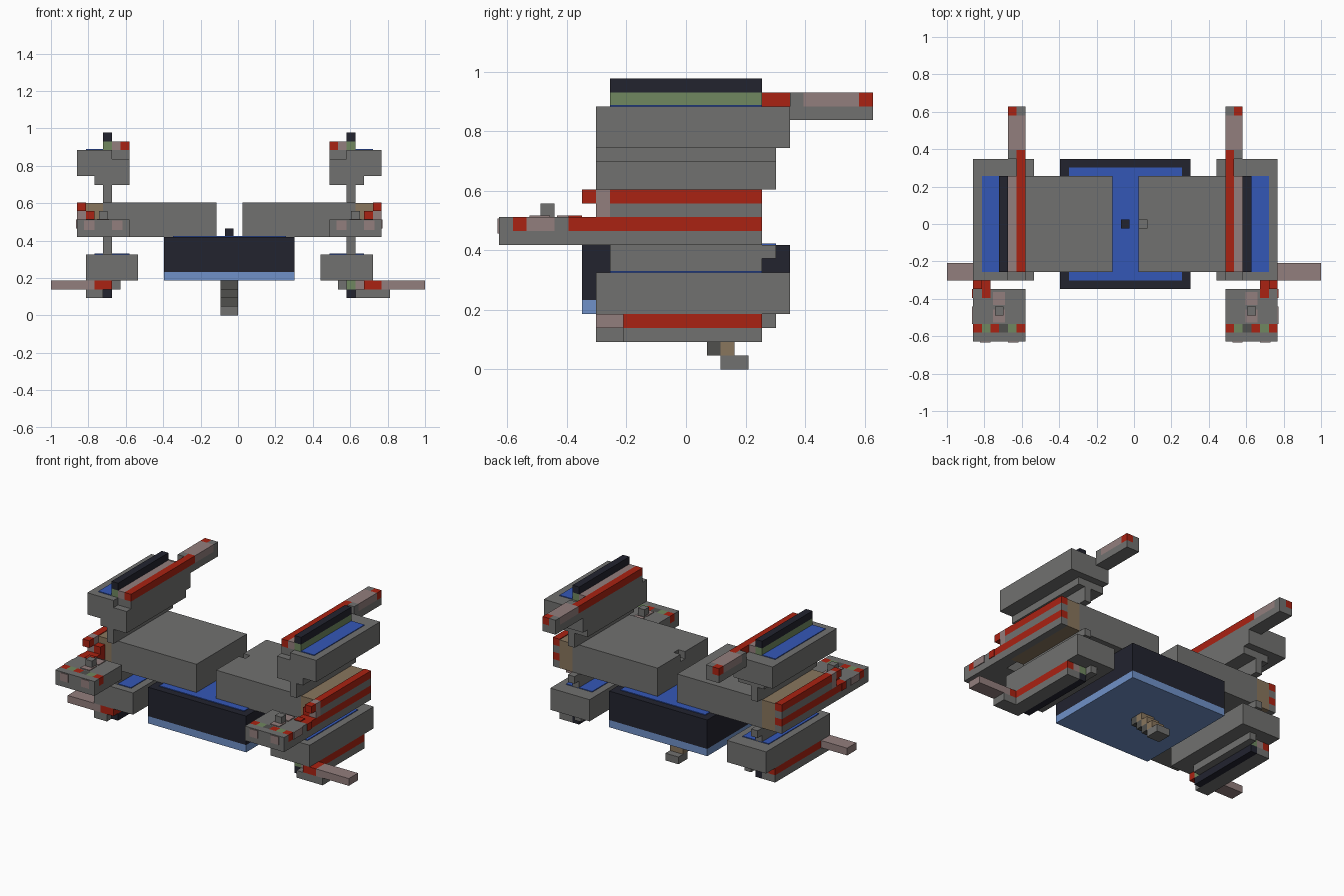
import bpy
import bmesh
from mathutils import Vector

if "Cube" in bpy.data.objects:
    bpy.data.objects.remove(bpy.data.objects["Cube"], do_unlink=True)

U = 2 / 43          # one block of the grid
CENTRE = -1         # mirror plane, in blocks


def material(name, r, g, b):
    m = bpy.data.materials.new(name)
    m.use_nodes = True
    m.diffuse_color = (r, g, b, 1)
    m.node_tree.nodes["Principled BSDF"].inputs["Base Color"].default_value = (r, g, b, 1)
    return m


GREY = material("grey", .165, .165, .16)
DARK = material("dark grey", .08, .08, .075)
RED = material("red", .40, .016, .006)
BLUE = material("blue", .034, .095, .47)
PALE = material("light blue", .16, .285, .58)
NAVY = material("navy", .016, .017, .028)
GREEN = material("green", .16, .245, .115)
PINK = material("pink grey", .29, .21, .205)
TAN = material("tan", .25, .18, .11)


def box(name, mat, x, y, z, side=1):
    """Block spanning the ranges x, y, z, in grid blocks from the mirror plane."""
    lo = Vector((x[0], y[0], z[0]))
    hi = Vector((x[1], y[1], z[1]))
    bm = bmesh.new()
    bmesh.ops.create_cube(bm, size=1)
    for v in bm.verts:
        p = (lo + hi) / 2 + v.co * (hi - lo)
        v.co = Vector((CENTRE + side * p.x, p.y, p.z)) * U
    bmesh.ops.recalc_face_normals(bm, faces=bm.faces)
    mesh = bpy.data.meshes.new(name)
    bm.to_mesh(mesh)
    bm.free()
    mesh.materials.append(mat)
    ob = bpy.data.objects.new(name, mesh)
    bpy.context.collection.objects.link(ob)
    return ob


# Central base
LONG = (-5.5, 5.5)
box("base_plate", PALE, (-7.5, 7.5), (-7.5, 7.5), (4, 5))
box("base_body", NAVY, (-7.5, 7.5), (-7.5, 7.5), (5, 9))
box("base_top_panel", BLUE, (-6.5, 6.5), (-6.5, 6.5), (9, 9.1))
box("centre_peg", NAVY, (-.5, .5), (-.5, .5), (9, 10))

# Stepped foot under the base
for i in range(4):
    y = 2.5 - i
    z = (i, i + 1)
    box("foot_step_front", GREY if i == 0 else DARK, (-1, 1), (y, y + 1), z)
    box("foot_step_back", GREY if i == 0 else TAN, (-1, 1), (y + 1, y + 2), z)

for side, label in ((1, "left_"), (-1, "right_")):
    def part(name, mat, x, y, z):
        return box(label + name, mat, x, y, z, side)

    # Arm, with a small notch in one inner end
    arm = part("arm", GREY, (1.5, 14.5), LONG, (9, 13))
    if side == 1:
        cutter = part("notch_cutter", GREY, (1, 2.5), (-.5, .5), (12, 14))
        cutter.hide_render = True
        cutter.hide_viewport = True
        cutter.display_type = 'WIRE'
        mod = arm.modifiers.new("notch", 'BOOLEAN')
        mod.operation = 'DIFFERENCE'
        mod.solver = 'EXACT'
        mod.object = cutter

    # Striped pod at the end of the arm
    part("pod_core", TAN, (14.5, 16.5), LONG, (9, 12.9))
    for i, mat in enumerate((GREY, RED, GREY, RED)):
        part("pod_strip", mat, (16.5, 17.5), LONG, (9 + i, 10 + i))

    # Forward gun and its link to the pod
    part("link_low", GREY, (15.5, 17.5), (-7.5, -5.5), (9, 10))
    part("link_red", RED, (15.5, 17.5), (-7.5, -5.5), (10, 11))
    part("link_post", PINK, (16.5, 17.5), (-6.5, -5.5), (11, 13))
    part("link_cap", RED, (16.5, 17.5), (-7.5, -6.5), (12, 13))
    part("link_stud", RED, (15.5, 16.5), (-6.5, -5.5), (11, 12))
    part("gun_base", GREY, (11.5, 17.5), (-13.5, -7.5), (9, 10))
    part("gun_front", GREY, (11.5, 17.5), (-13.5, -12.5), (10, 11))
    part("gun_top", GREY, (11.5, 17.5), (-11.5, -7.5), (10, 11))
    part("gun_red_stud", RED, (15.5, 16.5), (-8.5, -7.5), (10, 11.1))
    part("gun_red_side", RED, (16.5, 17.6), (-8.5, -7.5), (10, 11))
    part("gun_bump", GREY, (14, 15), (-10.5, -9.5), (11, 12))
    for y in (-11.3, -9.3):
        part("gun_top_patch", PINK, (13.8, 15.2), (y, y + 1.5), (11, 11.1))
    for i, mat in enumerate((RED, GREEN, DARK, RED, GREEN, RED)):
        part("gun_light", mat, (11.5 + i, 12.5 + i), (-12.5, -11.5), (10, 11))
    part("gun_side_patch", PINK, (17.5, 17.6), (-11.5, -9.5), (10, 11))
    for x in (12.3, 15.5):
        part("gun_front_patch", PINK, (x, x + 1.2), (-13.6, -13.5), (9.8, 10.9))

    # Upper turret
    part("upper_fin", GREY, (13.5, 14.5), (-6.5, 6.5), (13, 15))
    part("upper_pad", GREY, (11.5, 15.5), (-6.5, 6.5), (15, 16))
    part("upper_body", GREY, (11.5, 17.5), (-5.5, 7.5), (16, 19))
    part("upper_nose", GREY, (13.5, 17.5), (-6.5, -5.5), (16, 19))
    part("upper_nose_low", GREY, (11.5, 13.5), (-6.5, -5.5), (16, 18))
    part("upper_panel", BLUE, (14.5, 16.5), LONG, (19, 19.1))
    part("upper_rail", GREEN, (13.5, 14.5), LONG, (19, 20))
    part("upper_rail_top", NAVY, (13.5, 14.5), LONG, (20, 21))
    part("upper_red_bar", RED, (11.5, 12.5), (-5.5, 8.5), (19, 20))
    part("upper_pink_bar", PINK, (12.5, 13.5), LONG, (19, 20))

    # Upper barrel
    part("barrel_low", GREY, (11.5, 13.5), (7.5, 13.5), (18, 19))
    part("barrel_root", GREY, (12.5, 13.5), (7.5, 8.5), (19, 20))
    part("barrel_top", PINK, (11.5, 13.5), (8.5, 12.5), (19, 20))
    part("barrel_tip", GREY, (11.5, 12.5), (12.5, 13.5), (19, 20))
    part("barrel_red_tip", RED, (12.5, 13.5), (12.5, 13.5), (19, 20))

    # Lower turret, hanging upside down
    part("lower_fin", GREY, (13.5, 14.5), LONG, (7, 9))
    part("lower_fin_back", GREY, (13.5, 14.5), (5.5, 6.5), (8, 9))
    part("lower_body", GREY, (10.5, 16.5), (-6.5, 7.5), (4, 7))
    part("lower_panel", BLUE, (11.5, 15.5), LONG, (7, 7.1))
    part("lower_rail", GREEN, (13.5, 14.5), LONG, (3, 4))
    part("lower_rail_tip", NAVY, (13.5, 14.5), LONG, (2, 3))
    part("lower_grey_bar", GREY, (14.5, 16.5), LONG, (2, 3))
    part("lower_pink_bar", PINK, (14.5, 15.5), LONG, (3, 4))
    part("lower_red_bar", RED, (15.5, 16.5), (-4.5, 5.5), (3, 4))
    part("lower_inner_bar", GREY, (12.5, 13.5), (-4.5, 6.5), (3, 4))

    # Sideways gun under the lower turret
    end = 22.5 if side == 1 else 20.5
    across = (-6.5, -4.5)
    part("side_gun_red", RED, (end - 7, end - 5), across, (3, 4))
    part("side_gun_barrel", PINK, (end - 5, end - 1), across, (3, 4))
    part("side_gun_tip", PINK, (end - 1, end), across, (3, 4))
    part("side_gun_low", GREY, (14.5, end - 4), across, (2, 3))
